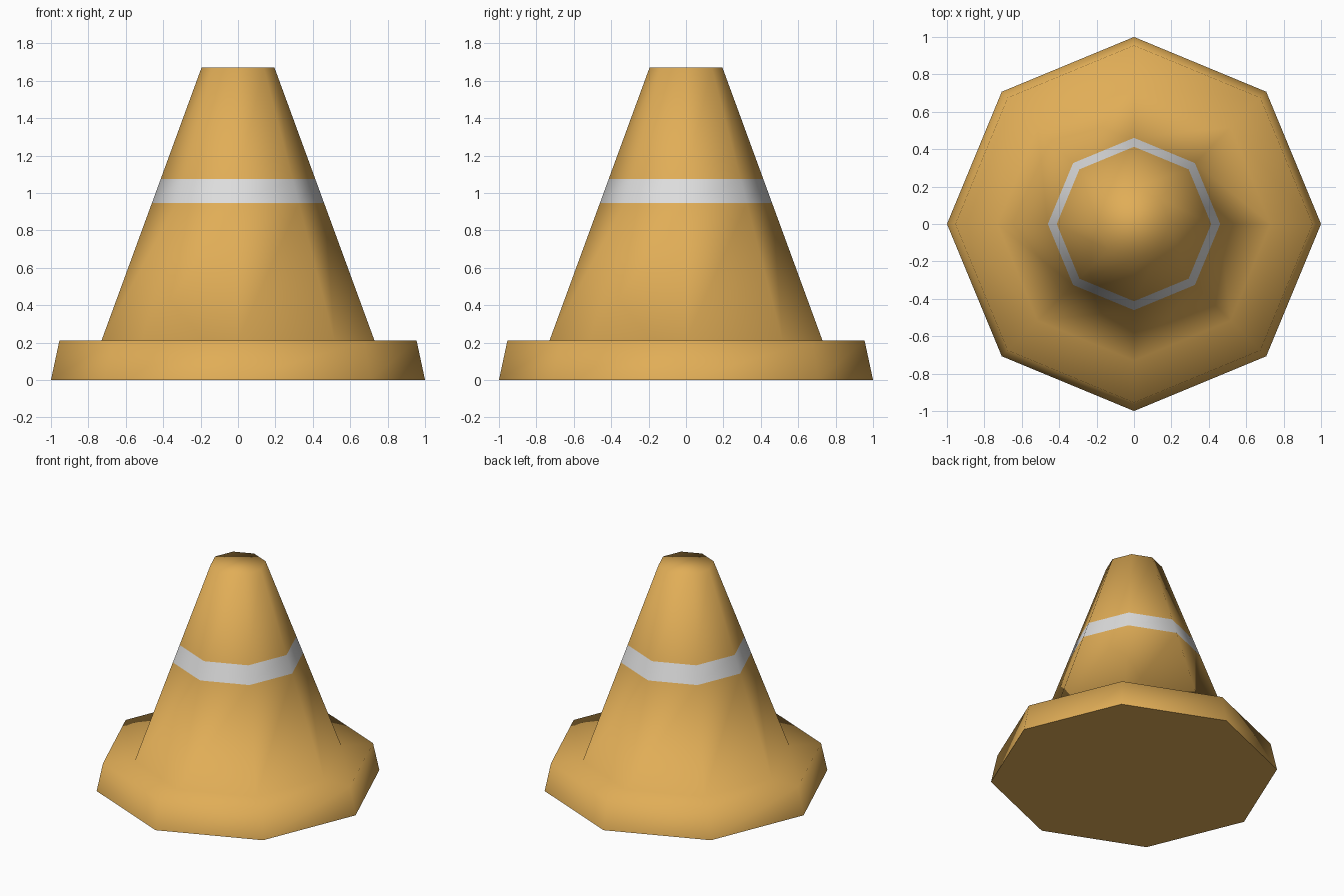
import bpy
import bmesh
from math import cos, sin, pi

cube = bpy.data.objects.get("Cube")
if cube:
    bpy.data.objects.remove(cube, do_unlink=True)

SIDES = 8


def make_material(name, color):
    mat = bpy.data.materials.new(name)
    mat.use_nodes = True
    mat.diffuse_color = color
    mat.node_tree.nodes["Principled BSDF"].inputs["Base Color"].default_value = color
    return mat


orange = make_material("warm orange", (0.75, 0.42, 0.095, 1))
white = make_material("stripe white", (0.73, 0.73, 0.73, 1))

# Profile from the ground up: radius, height
cone_slope = (0.73 - 0.195) / (1.67 - 0.21)


def cone_radius(z):
    return 0.73 - cone_slope * (z - 0.21)


BAND_LOW, BAND_HIGH = 0.945, 1.075
profile = [(1.0, 0.0), (0.955, 0.21)]
profile += [(cone_radius(z), z) for z in (0.21, BAND_LOW, BAND_HIGH, 1.67)]

bm = bmesh.new()
rings = []
for radius, z in profile:
    rings.append([bm.verts.new((radius * cos(2 * pi * i / SIDES),
                                radius * sin(2 * pi * i / SIDES), z))
                  for i in range(SIDES)])

# Walls between neighbouring rings
for low, high in zip(rings, rings[1:]):
    for i in range(SIDES):
        j = (i + 1) % SIDES
        bm.faces.new((low[i], low[j], high[j], high[i]))

# Closed top and underside
bm.faces.new(rings[-1])
underside = bm.faces.new(list(reversed(rings[0])))

# Smooth body with a sharp underside; the stripe is chosen by height
for face in bm.faces:
    face.smooth = face is not underside
    z = face.calc_center_median().z
    face.material_index = int(BAND_LOW < z < BAND_HIGH)
for edge in underside.edges:
    edge.smooth = False

mesh = bpy.data.meshes.new("traffic_cone")
bm.to_mesh(mesh)
bm.free()
mesh.materials.append(orange)
mesh.materials.append(white)
cone = bpy.data.objects.new("traffic_cone", mesh)
bpy.context.collection.objects.link(cone)
